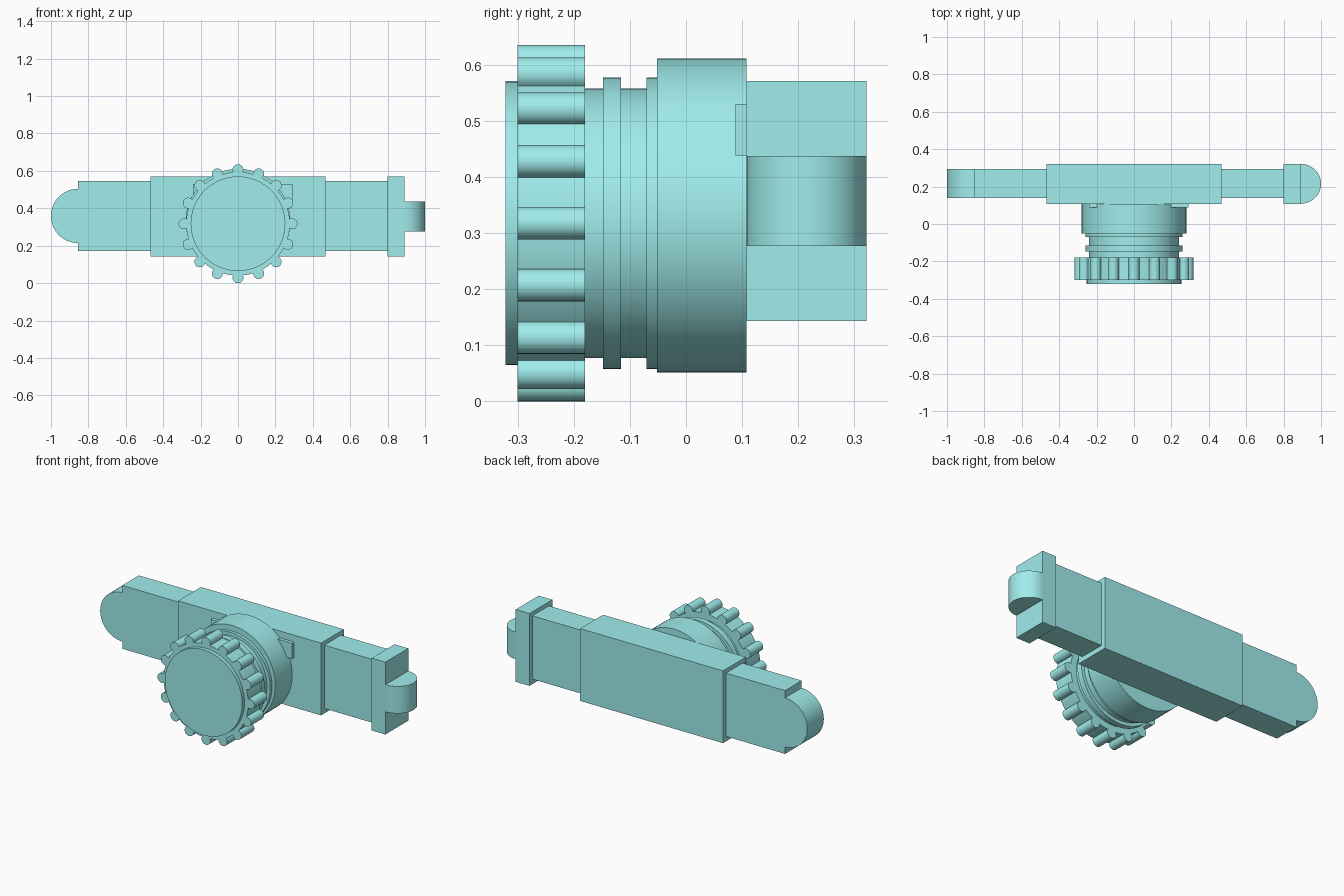
import bpy, bmesh
from math import pi, sin, cos, acos
from mathutils import Vector

if "Cube" in bpy.data.objects:
    bpy.data.objects.remove(bpy.data.objects["Cube"])

teal = bpy.data.materials.new("teal")
teal.diffuse_color = (0.35, 0.85, 0.84, 1)
teal.use_nodes = True
teal.node_tree.nodes["Principled BSDF"].inputs["Base Color"].default_value = teal.diffuse_color


def finish(name, bm, smooth=False):
    bmesh.ops.recalc_face_normals(bm, faces=bm.faces)
    mesh = bpy.data.meshes.new(name)
    bm.to_mesh(mesh)
    bm.free()
    mesh.materials.append(teal)
    ob = bpy.data.objects.new(name, mesh)
    bpy.context.collection.objects.link(ob)
    if smooth:
        bpy.ops.object.select_all(action='DESELECT')
        ob.select_set(True)
        bpy.context.view_layer.objects.active = ob
        bpy.ops.object.shade_smooth_by_angle(angle=pi / 6)
    return ob


def box(name, x0, x1, y0, y1, z0, z1):
    bm = bmesh.new()
    bmesh.ops.create_cube(bm, size=1)
    for v in bm.verts:
        v.co = Vector((x0 if v.co.x < 0 else x1, y0 if v.co.y < 0 else y1, z0 if v.co.z < 0 else z1))
    return finish(name, bm)


def extrude(name, points, offset):
    # Closed outline of 3D points pushed along an offset
    bm = bmesh.new()
    face = bm.faces.new([bm.verts.new(p) for p in points])
    res = bmesh.ops.extrude_face_region(bm, geom=[face], use_keep_orig=True)
    moved = [g for g in res['geom'] if isinstance(g, bmesh.types.BMVert)]
    bmesh.ops.translate(bm, verts=moved, vec=offset)
    return finish(name, bm, True)


def lathe(name, profile, cz, n=64):
    # (radius, y) profile turned around the y direction, with flat end caps
    bm = bmesh.new()
    rings = [[bm.verts.new((r * sin(2 * pi * i / n), y, cz + r * cos(2 * pi * i / n)))
              for i in range(n)] for r, y in profile]
    for a, b in zip(rings, rings[1:]):
        for i in range(n):
            j = (i + 1) % n
            bm.faces.new((a[i], a[j], b[j], b[i]))
    bm.faces.new(rings[0])
    bm.faces.new(rings[-1])
    return finish(name, bm, True)


# Central block and the right-hand arm with its end plate
box("center_block", -0.468, 0.468, 0.108, 0.322, 0.143, 0.571)
box("right_arm", 0.468, 0.80, 0.139, 0.294, 0.172, 0.547)
box("end_plate", 0.80, 0.89, 0.108, 0.322, 0.143, 0.571)

# Rounded vertical lug on the end plate
arc = [-pi / 2 + pi * i / 32 for i in range(33)]
extrude("end_lug", [(0.89 + 0.11 * cos(a), 0.215 + 0.107 * sin(a), 0.277) for a in arc], (0, 0, 0.16))

# Left arm with a half-round tip
tip = [(-0.855 - 0.145 * cos(a), 0.139, 0.359 + 0.145 * sin(a)) for a in arc]
outline = [(-0.468, 0.139, 0.172), (-0.855, 0.139, 0.172)] + tip + \
          [(-0.855, 0.139, 0.547), (-0.468, 0.139, 0.547)]
extrude("left_arm", outline, (0, 0.155, 0))

# Thin plate behind the drum and the drum itself
box("backing_plate", -0.24, 0.292, 0.088, 0.108, 0.438, 0.53)
lathe("drum", [(0.28, -0.052), (0.28, 0.108)], 0.331)

# Grooved neck and front cap
CZ = 0.3175
lathe("neck", [(0.24, -0.18), (0.24, -0.148), (0.26, -0.148), (0.26, -0.116), (0.24, -0.116),
               (0.24, -0.07), (0.26, -0.07), (0.26, -0.052)], CZ)
lathe("front_cap", [(0.253, -0.322), (0.253, -0.30)], CZ)

# Grip wheel: a disc outline with sixteen round ribs
BASE, MID, RIB, COUNT = 0.277, 0.2885, 0.029, 16
half = acos((BASE ** 2 - MID ** 2 - RIB ** 2) / (2 * MID * RIB))    # rib arc
foot = acos((BASE ** 2 + MID ** 2 - RIB ** 2) / (2 * BASE * MID))   # rib width on the disc
grip = []
for k in range(COUNT):
    t = 2 * pi * k / COUNT
    for i in range(17):
        a = t + half * (i / 8 - 1)
        grip.append((MID * sin(t) + RIB * sin(a), -0.30, CZ + MID * cos(t) + RIB * cos(a)))
    gap = 2 * pi / COUNT - 2 * foot
    for i in range(1, 4):
        a = t + foot + gap * i / 4
        grip.append((BASE * sin(a), -0.30, CZ + BASE * cos(a)))
extrude("grip_wheel", grip, (0, 0.12, 0))
